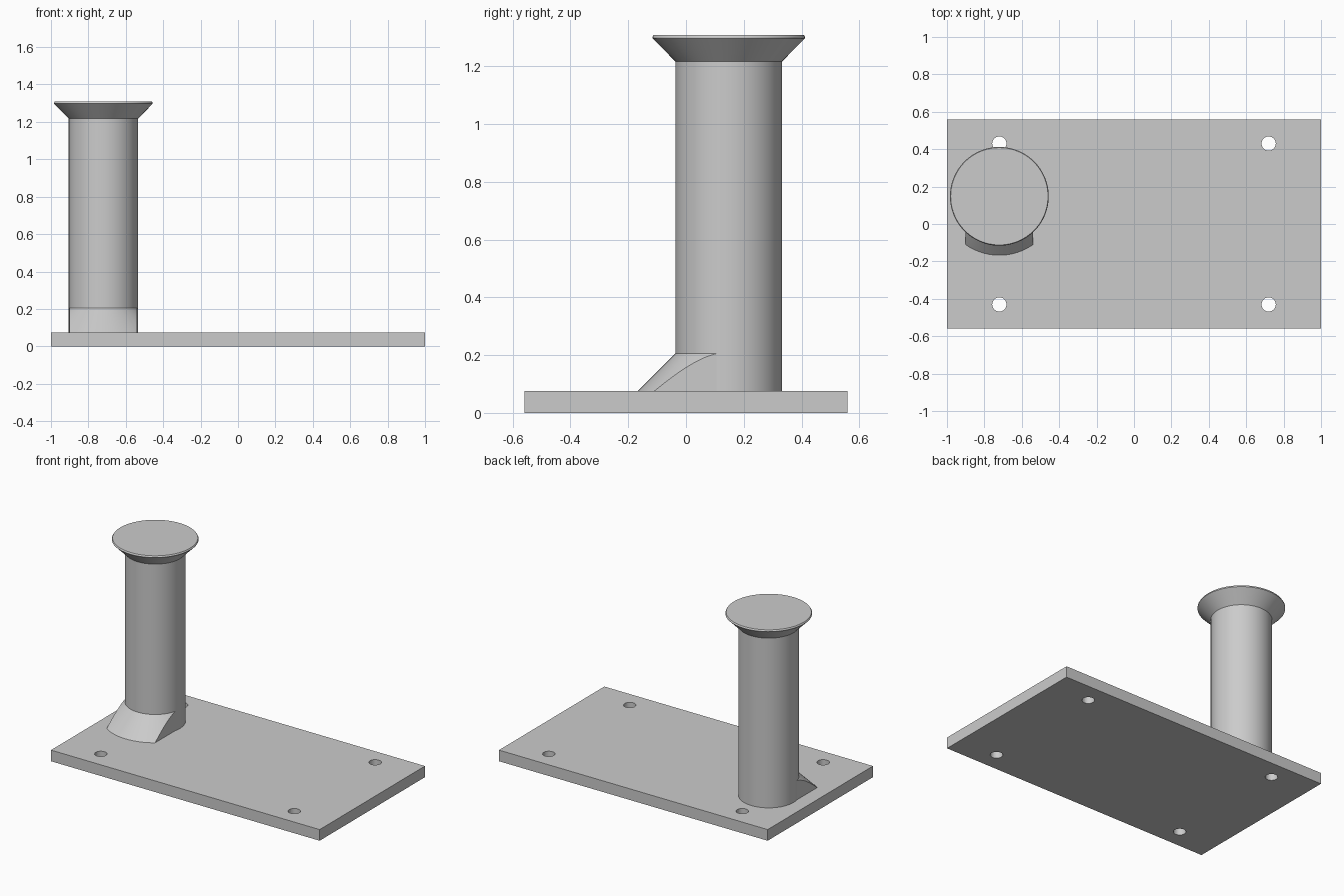
import bpy, bmesh, math
from mathutils import Matrix, Vector

if "Cube" in bpy.data.objects:
    bpy.data.objects.remove(bpy.data.objects["Cube"], do_unlink=True)

PLATE_TOP = 0.075
POST = Vector((-0.72, 0.148, 0))
POST_R = 0.185
SEGMENTS = 96

grey = bpy.data.materials.new("light grey")
grey.use_nodes = True
colour = (0.6, 0.6, 0.6, 1)
grey.diffuse_color = colour
grey.node_tree.nodes["Principled BSDF"].inputs["Base Color"].default_value = colour


def make_object(name, bm):
    bmesh.ops.recalc_face_normals(bm, faces=bm.faces)
    mesh = bpy.data.meshes.new(name)
    bm.to_mesh(mesh)
    bm.free()
    mesh.materials.append(grey)
    obj = bpy.data.objects.new(name, mesh)
    bpy.context.collection.objects.link(obj)
    return obj


def add_cone(bm, centre, r1, r2, z1, z2, segments=SEGMENTS):
    place = Matrix.Translation((centre[0], centre[1], (z1 + z2) / 2))
    bmesh.ops.create_cone(bm, cap_ends=True, segments=segments, radius1=r1,
                          radius2=r2, depth=z2 - z1, matrix=place)


def smooth(obj):
    bpy.ops.object.select_all(action="DESELECT")
    obj.select_set(True)
    bpy.context.view_layer.objects.active = obj
    bpy.ops.object.shade_smooth_by_angle(angle=math.radians(20))


# Base plate
bm = bmesh.new()
bmesh.ops.create_cube(bm, size=1, matrix=Matrix.Translation((0, 0, PLATE_TOP / 2))
                      @ Matrix.Diagonal((2, 1.12, PLATE_TOP, 1)))
plate = make_object("base_plate", bm)

# Four screw holes through the plate
bm = bmesh.new()
for x in (-0.72, 0.72):
    for y in (-0.43, 0.43):
        add_cone(bm, (x, y), 0.038, 0.038, -0.1, 0.2, 48)
cutter = make_object("hole_cutter", bm)
cutter.hide_render = True
cutter.hide_viewport = True
cut = plate.modifiers.new("screw_holes", "BOOLEAN")
cut.operation = "DIFFERENCE"
cut.solver = "EXACT"
cut.object = cutter

# Post with flared head, turned from a profile
profile = [(0, PLATE_TOP - 0.01), (POST_R, PLATE_TOP - 0.01), (POST_R, 1.217),
           (0.264, 1.297), (0.264, 1.302), (0.26, 1.308), (0, 1.308)]
bm = bmesh.new()
points = [bm.verts.new(POST + Vector((r, 0, z))) for r, z in profile]
edges = [bm.edges.new(pair) for pair in zip(points, points[1:])]
bmesh.ops.spin(bm, geom=points + edges, cent=POST, axis=(0, 0, 1),
               angle=math.tau, steps=SEGMENTS)
bmesh.ops.remove_doubles(bm, verts=bm.verts, dist=0.0001)
smooth(make_object("post", bm))

# Sloped foot on the front of the post, a cone trimmed flat on three sides
bm = bmesh.new()
add_cone(bm, POST, POST_R + 0.13, POST_R, PLATE_TOP, 0.205)
for offset, normal in (((0.18, 0, 0), (1, 0, 0)), ((-0.18, 0, 0), (-1, 0, 0)),
                       ((0, 0, 0), (0, 1, 0))):
    result = bmesh.ops.bisect_plane(
        bm, geom=bm.verts[:] + bm.edges[:] + bm.faces[:],
        plane_co=POST + Vector(offset), plane_no=normal, clear_outer=True)
    rim = [e for e in result["geom_cut"] if isinstance(e, bmesh.types.BMEdge)]
    bmesh.ops.holes_fill(bm, edges=rim)
smooth(make_object("front_foot", bm))
